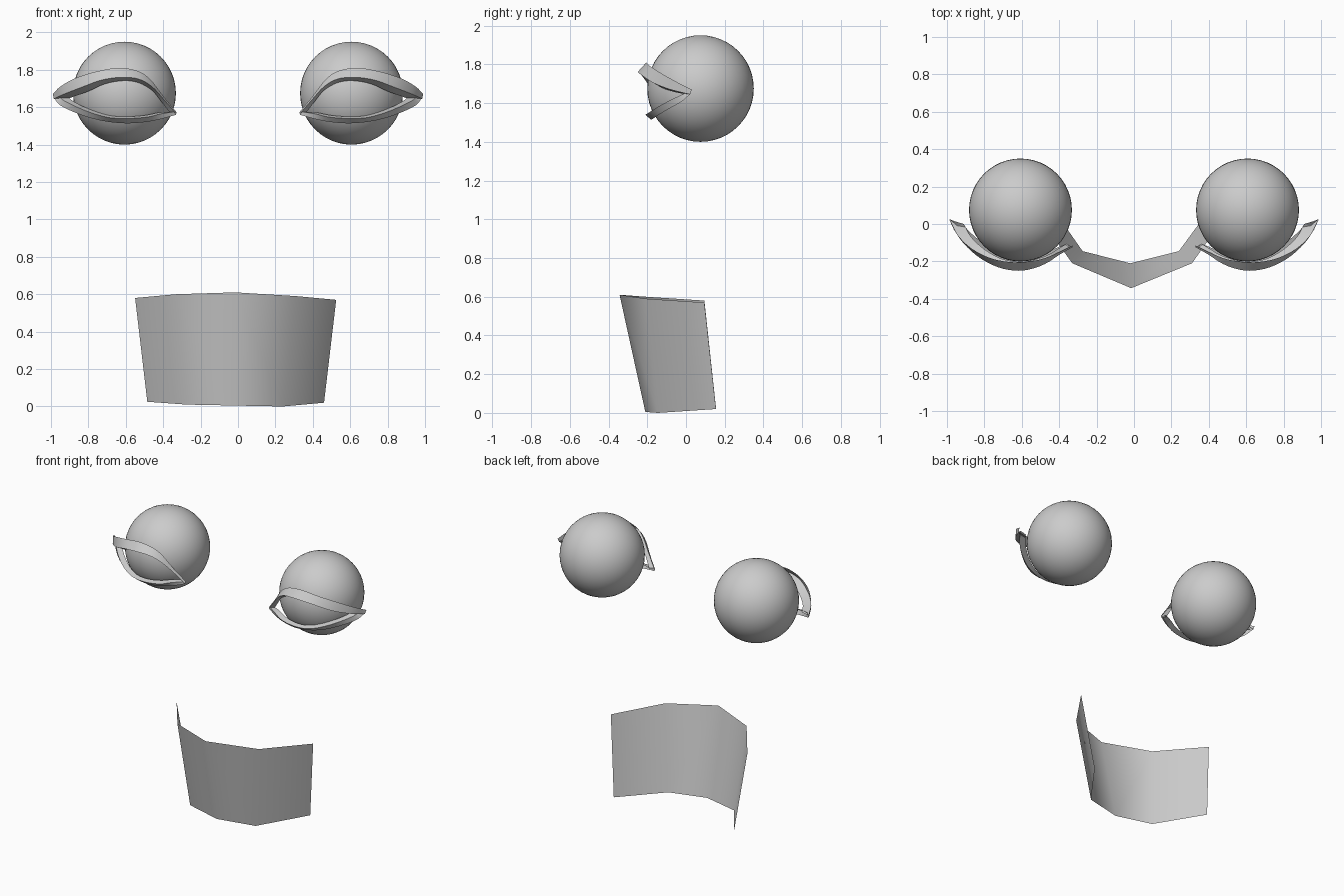
import bpy, bmesh
from mathutils import Vector


def sheet(name, rows):
    """Loft a smooth open surface through rows of points."""
    bm = bmesh.new()
    grid = [[bm.verts.new(p) for p in row] for row in rows]
    for a, b in zip(grid, grid[1:]):
        for i in range(len(a) - 1):
            bm.faces.new((a[i], a[i + 1], b[i + 1], b[i]))
    bmesh.ops.recalc_face_normals(bm, faces=bm.faces)
    mesh = bpy.data.meshes.new(name)
    bm.to_mesh(mesh)
    bm.free()
    obj = bpy.data.objects.new(name, mesh)
    bpy.context.collection.objects.link(obj)
    bpy.context.view_layer.objects.active = obj
    bpy.ops.object.select_all(action='DESELECT')
    obj.select_set(True)
    bpy.ops.object.shade_smooth_by_angle(angle=0.75)
    return obj


def spline(points, steps=4):
    """Catmull-Rom curve through the points."""
    p = [Vector(v) for v in points]
    p = [2 * p[0] - p[1]] + p + [2 * p[-1] - p[-2]]
    out = []
    for a, b, c, d in zip(p, p[1:], p[2:], p[3:]):
        for k in range(steps):
            t = k / steps
            out.append(0.5 * (2 * b + (c - a) * t + (2 * a - 5 * b + 4 * c - d) * t**2
                              + (3 * b - a - 3 * c + d) * t**3))
    return out + [p[-2]]


# Lid edges from inner to outer eye corner: outer rim, front lip, inner lip
upper = [
    [(.33, -.115, 1.575), (.40, -.15, 1.66), (.47, -.18, 1.75), (.54, -.197, 1.795), (.64, -.205, 1.81),
     (.76, -.185, 1.79), (.87, -.13, 1.755), (.95, -.05, 1.71), (.99, .03, 1.67)],
    [(.33, -.125, 1.565), (.40, -.165, 1.645), (.46, -.205, 1.71), (.53, -.235, 1.75), (.62, -.25, 1.76),
     (.73, -.23, 1.745), (.84, -.17, 1.705), (.93, -.08, 1.67), (.985, .02, 1.645)],
    [(.36, -.105, 1.565), (.41, -.135, 1.63), (.46, -.165, 1.69), (.53, -.19, 1.73), (.61, -.203, 1.742),
     (.71, -.185, 1.725), (.80, -.135, 1.685), (.87, -.07, 1.66), (.91, .0, 1.645)],
]
lower = [
    [(.33, -.12, 1.56), (.40, -.15, 1.54), (.48, -.17, 1.523), (.58, -.18, 1.514),
     (.68, -.17, 1.52), (.78, -.14, 1.54), (.88, -.08, 1.575), (.95, -.02, 1.61), (.985, .025, 1.65)],
    [(.34, -.125, 1.575), (.41, -.165, 1.565), (.48, -.195, 1.548), (.58, -.21, 1.54),
     (.68, -.203, 1.543), (.77, -.17, 1.565), (.86, -.11, 1.60), (.93, -.04, 1.635), (.96, .015, 1.66)],
    [(.36, -.105, 1.575), (.42, -.13, 1.572), (.49, -.16, 1.558), (.58, -.178, 1.55),
     (.67, -.172, 1.553), (.75, -.14, 1.573), (.83, -.085, 1.605), (.89, -.03, 1.638), (.91, .0, 1.66)],
]

for side, s in (("right", 1), ("left", -1)):
    # Eyeball
    bpy.ops.mesh.primitive_uv_sphere_add(segments=48, ring_count=24, radius=.275,
                                         location=(.607 * s, .075, 1.675))
    bpy.context.object.name = side + "_eyeball"
    bpy.ops.object.shade_smooth()
    # Eyelids
    for part, rows in (("upper", upper), ("lower", lower)):
        sheet(f"{side}_{part}_eyelid",
              [[(v.x * s, v.y, v.z) for v in spline(r)] for r in rows])

# Curved mouth panel, wider and further forward at the top
mouth = sheet("mouth_panel", [
    [(-.55, .095, .58), (-.33, -.21, .60), (-.015, -.343, .61), (.31, -.21, .59), (.525, .095, .57)],
    [(-.485, .155, .025), (-.275, -.145, .01), (-.02, -.21, .005), (.24, -.145, 0), (.46, .155, .02)],
])
for f in mouth.data.polygons:
    f.use_smooth = True
